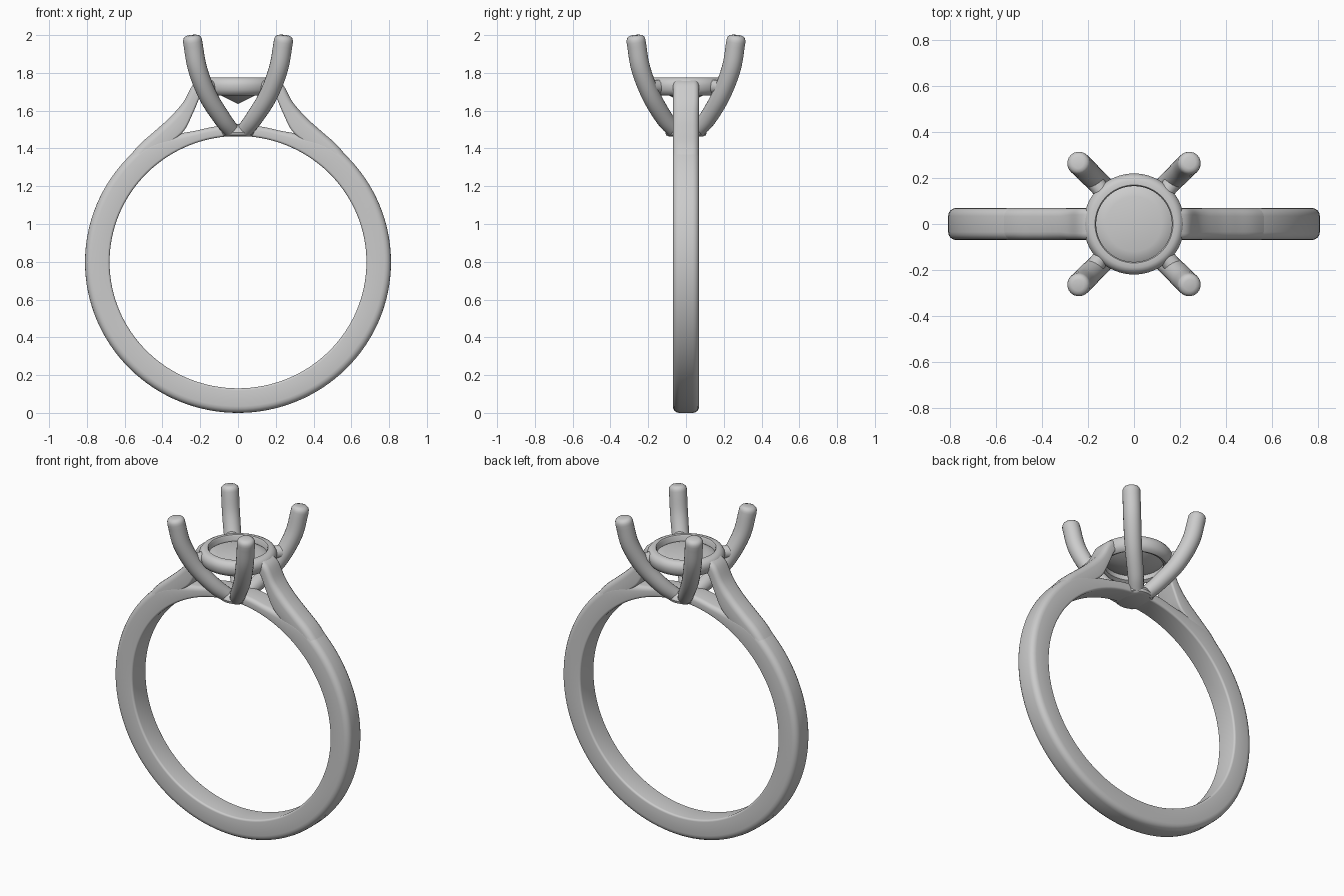
import bpy, bmesh, math
from mathutils import Vector

if "Cube" in bpy.data.objects:
    bpy.data.objects.remove(bpy.data.objects["Cube"])


def finish(name, bm, angle=40):
    bmesh.ops.recalc_face_normals(bm, faces=bm.faces)
    me = bpy.data.meshes.new(name)
    bm.to_mesh(me)
    bm.free()
    ob = bpy.data.objects.new(name, me)
    bpy.context.collection.objects.link(ob)
    bpy.ops.object.select_all(action='DESELECT')
    ob.select_set(True)
    bpy.context.view_layer.objects.active = ob
    bpy.ops.object.shade_smooth_by_angle(angle=math.radians(angle))
    return ob


def loft(name, rings, closed=False):
    """Skin a list of equal-length point loops."""
    bm = bmesh.new()
    loops = [[bm.verts.new(p) for p in r] for r in rings]
    pairs = list(zip(loops, loops[1:]))
    if closed:
        pairs.append((loops[-1], loops[0]))
    else:
        bm.faces.new(loops[0])
        bm.faces.new(loops[-1])
    for a, b in pairs:
        n = len(a)
        for i in range(n):
            bm.faces.new((a[i], a[(i + 1) % n], b[(i + 1) % n], b[i]))
    return finish(name, bm)


def smooth_path(pts, steps=6):
    """Catmull-Rom interpolation of tuples."""
    v = [Vector(p) for p in pts]
    v = [v[0] * 2 - v[1]] + v + [v[-1] * 2 - v[-2]]
    out = []
    for i in range(1, len(v) - 2):
        a, b, c, d = v[i - 1:i + 3]
        for k in range(steps):
            t = k / steps
            out.append(0.5 * (2 * b + (c - a) * t + (2 * a - 5 * b + 4 * c - d) * t * t
                              + (3 * b - a - 3 * c + d) * t ** 3))
    return out + [v[-2]]


def band_section(inner, outer, half):
    """Rounded rectangle between two xz points, wide in y."""
    inner, outer = Vector(inner), Vector(outer)
    t = (outer - inner).length
    ro, ri = min(0.035, t * 0.4), 0.012
    pts = []
    for sy, top, start in ((1, 0, -90), (1, 1, 0), (-1, 1, 90), (-1, 0, 180)):
        r = ro if top else ri
        cy, cv = sy * (half - r), (t - r if top else r)
        for k in range(5):
            a = math.radians(start + k * 22.5)
            p = inner.lerp(outer, (cv + r * math.sin(a)) / t)
            pts.append((p.x, cy + r * math.cos(a), p.y))
    return pts


def lathe(name, profile, seg=64, closed=True):
    """Revolve an (r, z) profile about z."""
    rings = []
    for i in range(seg):
        a = 2 * math.pi * i / seg
        rings.append([(r * math.cos(a), r * math.sin(a), z) for r, z in profile])
    bm = bmesh.new()
    loops = [[bm.verts.new(p) for p in r] for r in rings]
    n = len(profile)
    for i in range(seg):
        a, b = loops[i], loops[(i + 1) % seg]
        for j in range(n if closed else n - 1):
            bm.faces.new((a[j], a[(j + 1) % n], b[(j + 1) % n], b[j]))
    bmesh.ops.remove_doubles(bm, verts=bm.verts, dist=1e-5)
    return finish(name, bm)


def tube(name, stations, seg=20):
    """Round rod through (point, radius) stations."""
    rings = []
    for i, s in enumerate(stations):
        a, b = stations[max(i - 1, 0)], stations[min(i + 1, len(stations) - 1)]
        d = (b.xyz - a.xyz).normalized()
        u = d.cross(Vector((0, 0, 1)))
        u = u.normalized() if u.length > 1e-4 else Vector((1, 0, 0))
        w = d.cross(u)
        rings.append([s.xyz + s.w * (math.cos(k * math.tau / seg) * u + math.sin(k * math.tau / seg) * w)
                      for k in range(seg)])
    return loft(name, rings)


# Band: full hoop, thinning to a slim bridge under the setting
sections = []
for i in range(128):
    a = math.tau * i / 128
    off = math.degrees(min(a, math.tau - a))
    s = min(max((off - 15) / 27, 0), 1)
    t = 0.06 + 0.07 * s * s * (3 - 2 * s)
    sx, cz = math.sin(a), math.cos(a)
    sections.append(band_section((0.68 * sx, 0.798 + 0.668 * cz),
                                 ((0.68 + t) * sx, 0.798 + (0.668 + t) * cz), 0.07))
loft("band", sections, closed=True)

# Shoulders: sweep up from the band to the seat (inner x, z, outer x, z)
shoulder = smooth_path([(0.55, 1.23, 0.612, 1.308), (0.45, 1.34, 0.53, 1.412),
                        (0.36, 1.425, 0.445, 1.488), (0.285, 1.495, 0.365, 1.56),
                        (0.237, 1.59, 0.29, 1.645), (0.2, 1.675, 0.24, 1.735),
                        (0.175, 1.7, 0.19, 1.77)])
for side, label in ((-1, "left"), (1, "right")):
    loft(label + "_shoulder", [band_section((side * p[0], p[1]), (side * p[2], p[3]), 0.069)
                               for p in shoulder])

# Seat ring
lathe("seat_ring", [(0.165, 1.69), (0.165, 1.768), (0.17, 1.775), (0.19, 1.775), (0.205, 1.768),
                    (0.216, 1.753), (0.22, 1.735), (0.216, 1.71), (0.205, 1.69), (0.185, 1.68)])

# Centre stone with a pointed underside
lathe("centre_stone", [(0, 1.755), (0.12, 1.753), (0.15, 1.745), (0.167, 1.735), (0.167, 1.72), (0, 1.635)],
      closed=False)

# Basket base where the prongs meet
lathe("basket_base", [(0, 1.463), (0.09, 1.463), (0.105, 1.47), (0.11, 1.485), (0.1, 1.505),
                      (0.07, 1.525), (0, 1.53)], seg=40, closed=False)

# Four curved prongs with rounded tips, each strutted to the seat ring
path = [(0.035, 0.06, 1.495, 0.042), (0.085, 0.115, 1.56, 0.046), (0.16, 0.185, 1.68, 0.049),
        (0.215, 0.24, 1.825, 0.051), (0.24, 0.264, 1.965, 0.051)]
for sx, lx in ((-1, "left"), (1, "right")):
    for sy, ly in ((-1, "front"), (1, "back")):
        st = [Vector((sx * p[0], sy * p[1], p[2], p[3])) for p in smooth_path(path)]
        tip = st[-1].copy()
        for dz, r in ((0.012, 0.05), (0.022, 0.046), (0.03, 0.038), (0.034, 0.025)):
            st.append(Vector((tip.x + sx * dz * 0.1, tip.y + sy * dz * 0.1, tip.z + dz, r)))
        tube(f"{ly}_{lx}_prong", st)
        tube(f"{ly}_{lx}_strut", [Vector((sx * 0.135, sy * 0.135, 1.728, 0.036)),
                                  Vector((sx * 0.16, sy * 0.17, 1.725, 0.038)),
                                  Vector((sx * 0.185, sy * 0.205, 1.722, 0.042))])
